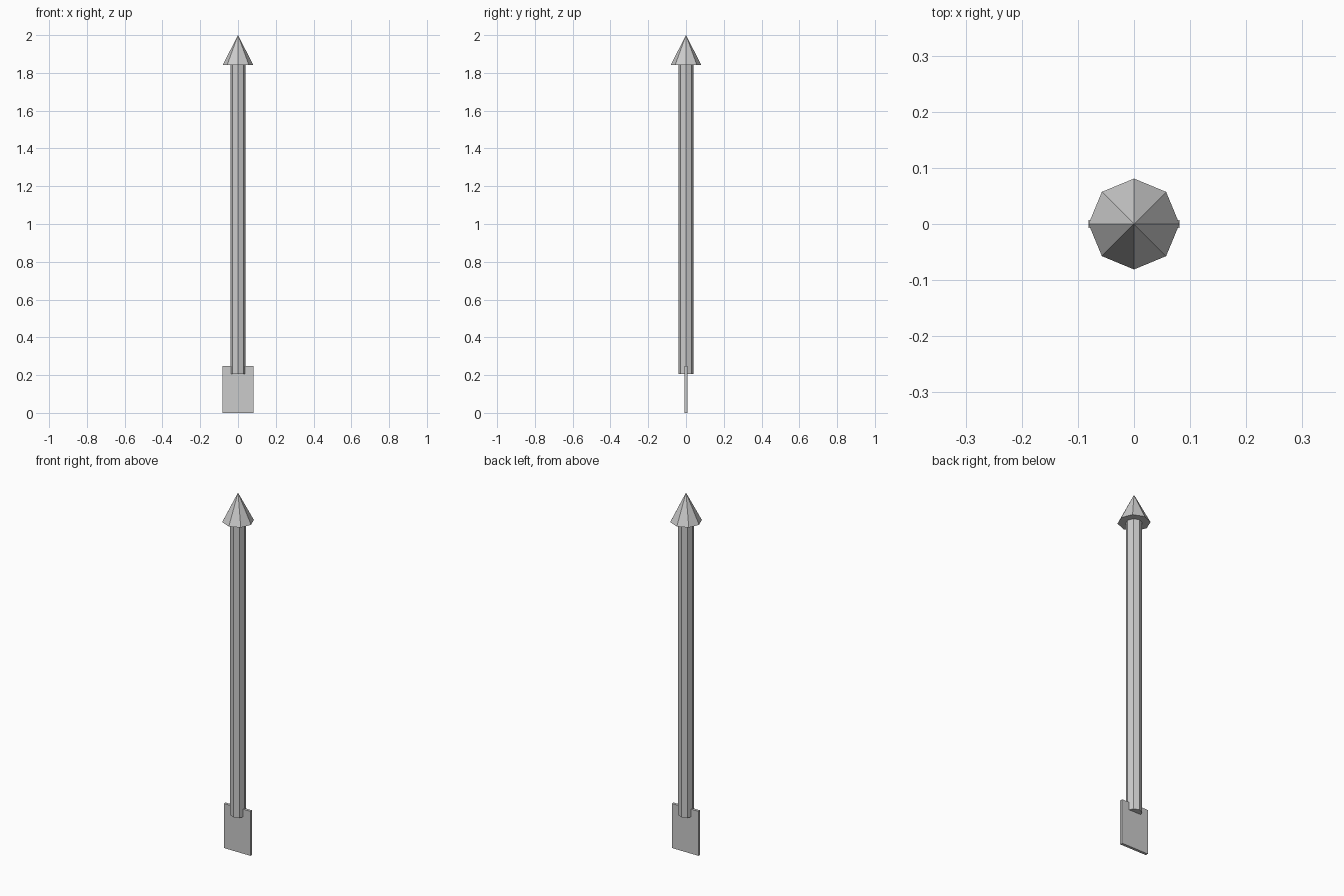
import bpy

if "Cube" in bpy.data.objects:
    bpy.data.objects.remove(bpy.data.objects["Cube"])


def octagon_part(name, r_bottom, r_top, z0, z1):
    bpy.ops.mesh.primitive_cone_add(vertices=8, radius1=r_bottom, radius2=r_top,
                                    depth=z1 - z0, location=(0, 0, (z0 + z1) / 2))
    part = bpy.context.object
    part.name = name
    return part


# Eight-sided shaft, with its lower end seated around the fletching
octagon_part("shaft", 0.04, 0.04, 0.205, 1.842)

# Eight-sided pointed head
octagon_part("arrow_head", 0.081, 0.0, 1.842, 2.0)

# Flat fletching plate through the shaft end
bpy.ops.mesh.primitive_cube_add(size=1, location=(0, 0, 0.124))
fletching = bpy.context.object
fletching.name = "fletching"
fletching.scale = (0.163, 0.015, 0.248)
bpy.ops.object.transform_apply(location=False, rotation=False, scale=True)
